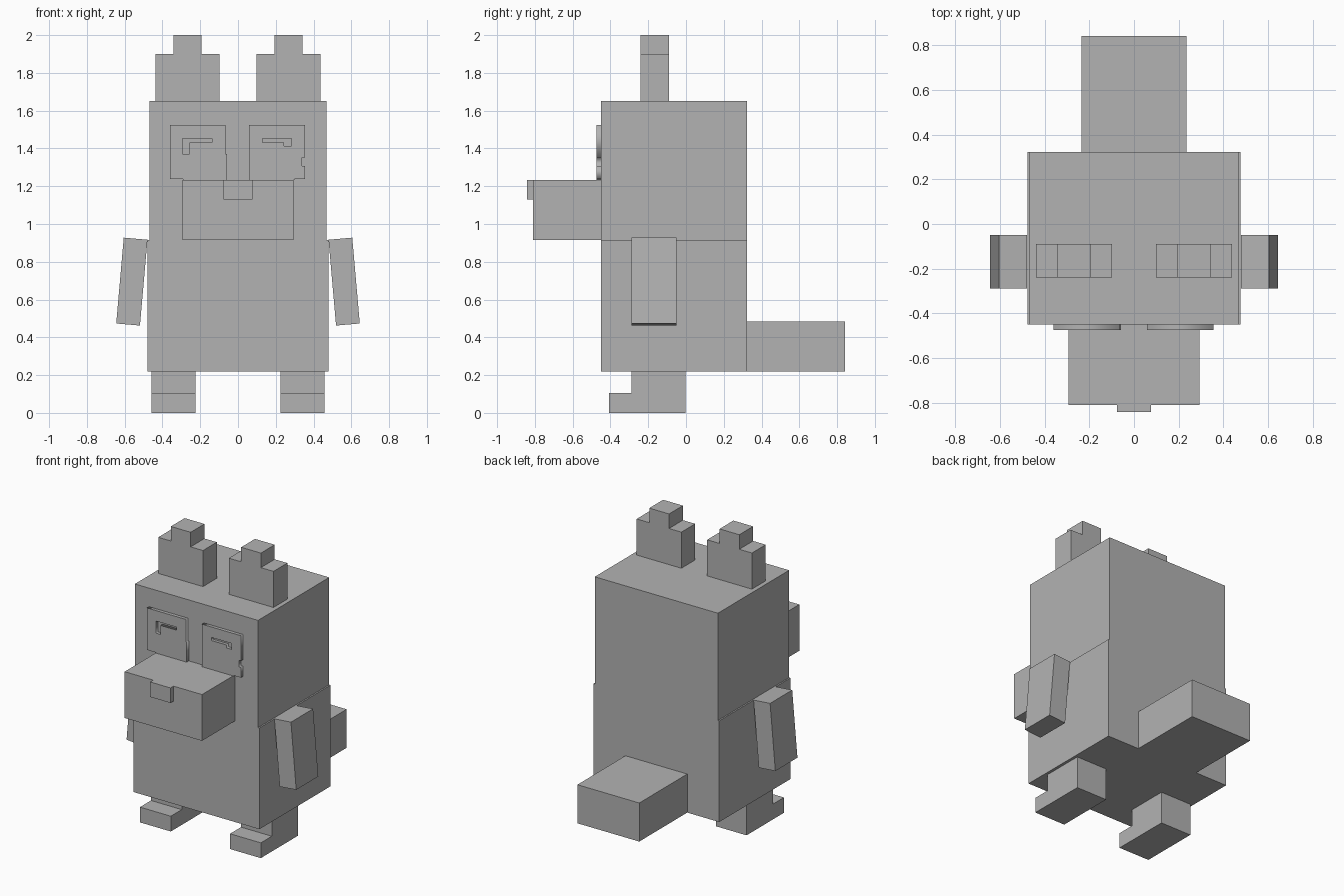
import bpy, bmesh
from math import radians
from mathutils import Vector

cube = bpy.data.objects.get("Cube")
if cube:
    bpy.data.objects.remove(cube, do_unlink=True)

COLOUR = (0.45, 0.45, 0.45, 1)
grey = bpy.data.materials.new("plain_grey")
grey.use_nodes = True
grey.diffuse_color = COLOUR
grey.node_tree.nodes["Principled BSDF"].inputs["Base Color"].default_value = COLOUR


def prism(name, profile, axis, lo, hi):
    """Extrude a profile along x (points are y, z) or along y (points are x, z)."""
    bm = bmesh.new()
    place = (lambda a, b: (lo, a, b)) if axis == "x" else (lambda a, b: (a, lo, b))
    face = bm.faces.new([bm.verts.new(place(a, b)) for a, b in profile])
    out = bmesh.ops.extrude_face_region(bm, geom=[face], use_keep_orig=True)
    shift = Vector((hi - lo, 0, 0) if axis == "x" else (0, hi - lo, 0))
    moved = [v for v in out["geom"] if isinstance(v, bmesh.types.BMVert)]
    bmesh.ops.translate(bm, verts=moved, vec=shift)
    bmesh.ops.recalc_face_normals(bm, faces=bm.faces)
    mesh = bpy.data.meshes.new(name)
    bm.to_mesh(mesh)
    bm.free()
    mesh.materials.append(grey)
    obj = bpy.data.objects.new(name, mesh)
    bpy.context.collection.objects.link(obj)
    return obj


def box(name, x, y, z):
    corners = [(x[0], z[0]), (x[1], z[0]), (x[1], z[1]), (x[0], z[1])]
    return prism(name, corners, "y", *y)


def plate(name, loops, front, back):
    """Flat plate facing the front; loops after the first are holes."""
    curve = bpy.data.curves.new(name, "CURVE")
    curve.dimensions = "2D"
    curve.fill_mode = "BOTH"
    curve.extrude = (back - front) / 2
    for loop in loops:
        spline = curve.splines.new("POLY")
        spline.points.add(len(loop) - 1)
        for point, (x, z) in zip(spline.points, loop):
            point.co = (x, z, 0, 1)
        spline.use_cyclic_u = True
    curve.materials.append(grey)
    obj = bpy.data.objects.new(name, curve)
    bpy.context.collection.objects.link(obj)
    obj.location.y = (front + back) / 2
    obj.rotation_euler.x = radians(90)
    bpy.ops.object.select_all(action="DESELECT")
    obj.select_set(True)
    bpy.context.view_layer.objects.active = obj
    bpy.ops.object.convert(target="MESH")


FRONT, BACK = -0.451, 0.322

# Body, slightly narrower above the arms
half = [(0.478, 0.22), (0.478, 0.915), (0.468, 0.915), (0.468, 1.652)]
prism("body", half + [(-x, z) for x, z in reversed(half)], "y", FRONT, BACK)

# Muzzle, nose and tail
box("muzzle", (-0.294, 0.294), (-0.81, FRONT), (0.915, 1.233))
box("nose", (-0.077, 0.077), (-0.843, -0.81), (1.13, 1.233))
box("tail", (-0.235, 0.235), (BACK, 0.843), (0.22, 0.485))

# Paired parts
ear = [(0.098, 1.652), (0.438, 1.652), (0.438, 1.9), (0.342, 1.9),
       (0.342, 2.0), (0.192, 2.0), (0.192, 1.9), (0.098, 1.9)]
leg = [(-0.408, 0), (-0.002, 0), (-0.002, 0.22), (-0.289, 0.22),
       (-0.289, 0.105), (-0.408, 0.105)]
for side, label in ((1, "left"), (-1, "right")):
    prism(label + "_ear", [(side * x, z) for x, z in ear], "y", -0.24, -0.09)
    prism(label + "_leg", leg, "x", side * 0.225, side * 0.459)
    arm = box(label + "_arm", (-0.063, 0.063), (-0.289, -0.049), (-0.228, 0.228))
    arm.location = (side * 0.562, 0, 0.695)
    arm.rotation_euler.y = radians(-5 * side)

# Eye plates with bent slits cut through them
plate("right_eye", [
    [(-0.36, 1.237), (-0.29, 1.237), (-0.29, 1.233), (-0.058, 1.233),
     (-0.058, 1.37), (-0.065, 1.37), (-0.065, 1.525), (-0.36, 1.525)],
    [(-0.293, 1.37), (-0.257, 1.37), (-0.257, 1.432), (-0.137, 1.432),
     (-0.137, 1.453), (-0.293, 1.453)]], -0.474, FRONT)
plate("left_eye", [
    [(0.06, 1.233), (0.3, 1.233), (0.3, 1.237), (0.355, 1.237), (0.355, 1.307),
     (0.338, 1.307), (0.338, 1.353), (0.355, 1.353), (0.355, 1.525), (0.058, 1.525)],
    [(0.13, 1.432), (0.243, 1.432), (0.243, 1.412), (0.283, 1.412),
     (0.283, 1.453), (0.13, 1.453)]], -0.474, FRONT)
